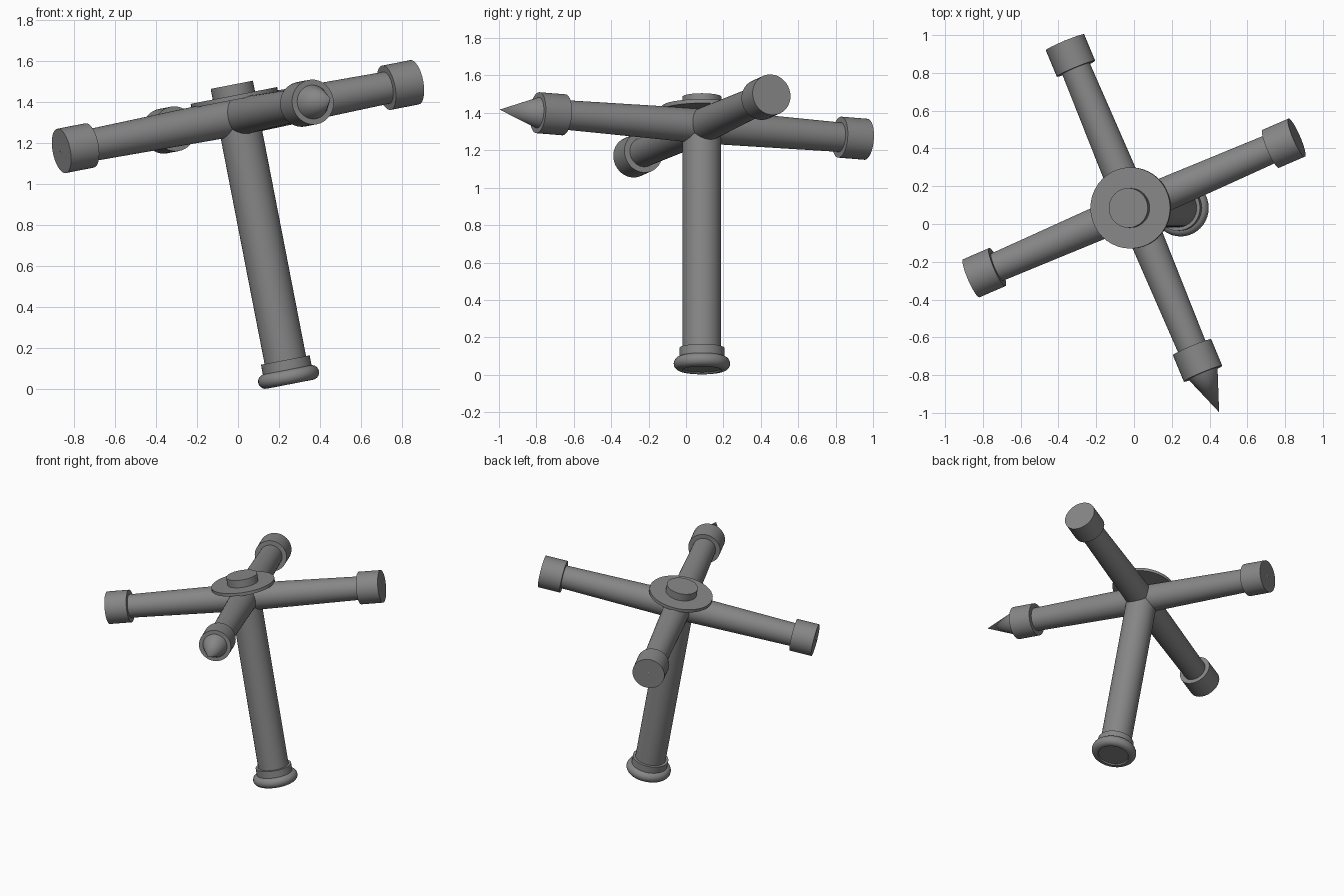
import bpy, bmesh, math
from mathutils import Matrix, Vector

if "Cube" in bpy.data.objects:
    bpy.data.objects.remove(bpy.data.objects["Cube"], do_unlink=True)

GREY = (0.24, 0.24, 0.24, 1)
metal = bpy.data.materials.new("dark_grey_metal")
metal.use_nodes = True
metal.diffuse_color = GREY
metal.node_tree.nodes["Principled BSDF"].inputs["Base Color"].default_value = GREY

SIDES = 40
# Frame of the tilted valve: origin where the arms cross, local z along the stem
HUB = Matrix.Translation((0, 0.085, 1.33)) @ Matrix.Rotation(math.radians(-11), 4, 'Y')


def lathe(name, profile, frame):
    """Revolve (radius, height) points around the local z axis of a frame."""
    bm = bmesh.new()
    verts = [bm.verts.new((r, 0, h)) for r, h in profile]
    edges = [bm.edges.new(pair) for pair in zip(verts, verts[1:])]
    bmesh.ops.spin(bm, geom=verts + edges, cent=(0, 0, 0), axis=(0, 0, 1),
                   angle=math.tau, steps=SIDES, use_duplicate=False)
    bmesh.ops.remove_doubles(bm, verts=bm.verts, dist=0.0001)
    bmesh.ops.recalc_face_normals(bm, faces=bm.faces)
    mesh = bpy.data.meshes.new(name)
    bm.to_mesh(mesh)
    bm.free()
    mesh.materials.append(metal)
    obj = bpy.data.objects.new(name, mesh)
    bpy.context.collection.objects.link(obj)
    obj.matrix_world = frame
    bpy.ops.object.select_all(action='DESELECT')
    obj.select_set(True)
    bpy.context.view_layer.objects.active = obj
    bpy.ops.object.shade_smooth_by_angle(angle=math.radians(35))
    return obj


def rod(name, r0, r1, h0, h1, frame):
    return lathe(name, [(0, h0), (r0, h0), (r1, h1), (0, h1)], frame)


# Stem, foot collar and rounded foot flange
FOOT = -1.33
rod("stem", 0.103, 0.103, FOOT + 0.02, 0.03, HUB)
rod("foot_collar", 0.121, 0.121, FOOT + 0.06, FOOT + 0.12, HUB)
rounded = [(0.115 + 0.036 * math.cos(a), FOOT + 0.036 + 0.036 * math.sin(a))
           for a in (math.pi * (i / 10 - 0.5) for i in range(11))]
lathe("foot_flange", [(0, FOOT + 0.008), (0.1, FOOT + 0.008), (0.105, FOOT)]
      + rounded + [(0, FOOT + 0.072)], HUB)

# Top plate and knob
rod("top_plate", 0.215, 0.215, 0.083, 0.105, HUB)
rod("top_knob", 0.105, 0.105, 0.1, 0.158, HUB)

# Four tapered arms with end caps; the tip is how far a point sticks out
END = 0.953
arms = [("right_back", 23, 0, 0), ("back", 113, 0.01, 0.012),
        ("left_front", 203, 0.01, 0.012), ("front", 293, 0.222, 0.085)]
for name, angle, tip, tip_radius in arms:
    frame = HUB @ Matrix.Rotation(math.radians(angle), 4, 'Z') @ Matrix.Rotation(math.pi / 2, 4, 'Y')
    rod(name + "_arm", 0.093, 0.077, 0, END - 0.05, frame)
    rod(name + "_cap", 0.11, 0.11, END - 0.152, END, frame)
    if tip:
        lathe(name + "_point", [(0, END - 0.005), (tip_radius, END - 0.005), (0, END + tip)], frame)
